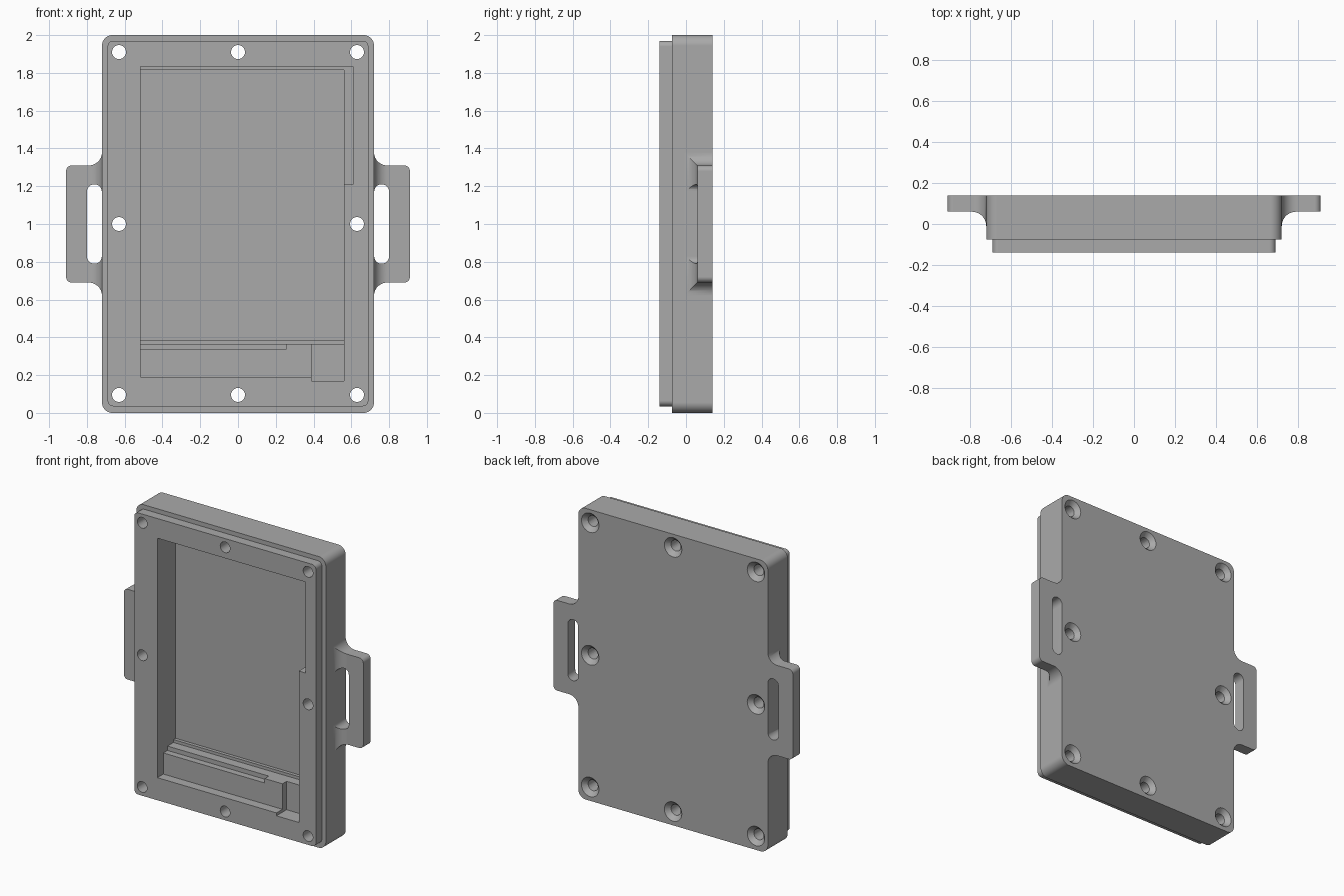
import bpy, bmesh, math
from mathutils import Matrix

if "Cube" in bpy.data.objects:
    bpy.data.objects.remove(bpy.data.objects["Cube"], do_unlink=True)

grey = bpy.data.materials.new("plain grey")
grey.use_nodes = True
colour = (0.4, 0.4, 0.4, 1)
grey.diffuse_color = colour
grey.node_tree.nodes["Principled BSDF"].inputs["Base Color"].default_value = colour


def make_object(name, bm):
    bmesh.ops.recalc_face_normals(bm, faces=bm.faces)
    mesh = bpy.data.meshes.new(name)
    bm.to_mesh(mesh)
    bm.free()
    mesh.materials.append(grey)
    obj = bpy.data.objects.new(name, mesh)
    bpy.context.collection.objects.link(obj)
    return obj


def prism(name, outline, low, high, axis="y"):
    """Extrude an (x, z) outline along y, or an (x, y) outline along z."""
    bm = bmesh.new()
    place = (lambda a, b: (a, low, b)) if axis == "y" else (lambda a, b: (a, b, low))
    face = bm.faces.new([bm.verts.new(place(a, b)) for a, b in outline])
    new = bmesh.ops.extrude_face_region(bm, geom=[face])["geom"]
    shift = (0, high - low, 0) if axis == "y" else (0, 0, high - low)
    bmesh.ops.translate(bm, vec=shift, verts=[v for v in new if isinstance(v, bmesh.types.BMVert)])
    return make_object(name, bm)


def arc(cx, cy, radius, start, end, steps=10):
    angles = [math.radians(start + (end - start) * i / steps) for i in range(steps + 1)]
    return [(cx + radius * math.cos(a), cy + radius * math.sin(a)) for a in angles]


def rounded(x0, x1, z0, z1, r):
    return (arc(x1 - r, z1 - r, r, 0, 90) + arc(x0 + r, z1 - r, r, 90, 180)
            + arc(x0 + r, z0 + r, r, 180, 270) + arc(x1 - r, z0 + r, r, 270, 360))


def box(x0, x1, z0, z1, y1):
    return prism("pocket_cutter", [(x0, z0), (x1, z0), (x1, z1), (x0, z1)], -0.3, y1)


def cone(x, z, r_front, r_back, y0, y1):
    bm = bmesh.new()
    turn = Matrix.Translation((x, (y0 + y1) / 2, z)) @ Matrix.Rotation(-math.pi / 2, 4, "X")
    bmesh.ops.create_cone(bm, cap_ends=True, segments=32, radius1=r_front,
                          radius2=r_back, depth=y1 - y0, matrix=turn)
    return make_object("hole_cutter", bm)


def combine(obj, other, operation):
    mod = obj.modifiers.new("combine", "BOOLEAN")
    mod.operation, mod.solver, mod.object = operation, "EXACT", other
    graph = bpy.context.evaluated_depsgraph_get()
    mesh = bpy.data.meshes.new_from_object(obj.evaluated_get(graph))
    obj.modifiers.clear()
    obj.data = mesh
    bpy.data.objects.remove(other, do_unlink=True)


# Main case with the stepped front lip
FRONT, STEP, FLOOR, BACK = -0.14, -0.075, 0.058, 0.14
case = prism("enclosure_cover", rounded(-0.72, 0.72, 0, 2, 0.055), STEP, BACK)
combine(case, prism("lip", rounded(-0.69, 0.69, 0.035, 1.97, 0.03), FRONT, STEP + 0.02), "UNION")

# Slotted side handles, flared where they meet the case
upper = [(0.70, 1.38)] + arc(0.79, 1.38, 0.07, 180, 270) + arc(0.88, 1.28, 0.03, 90, 0)
outline = upper + [(x, 2 - z) for x, z in reversed(upper)]
profile = ([(0.70, BACK), (0.95, BACK), (0.95, 0.06)]
           + arc(0.79, -0.01, 0.07, 90, 180) + [(0.70, -0.01)])
for side in (1, -1):
    handle = prism("handle", [(side * x, z) for x, z in outline], -0.05, BACK)
    flare = prism("flare", [(side * x, y) for x, y in profile], 0.5, 1.5, "z")
    combine(handle, flare, "INTERSECT")
    slot = rounded(0.721, 0.80, 0.79, 1.21, 0.039)
    combine(handle, prism("slot", [(side * x, z) for x, z in slot], -0.3, 0.3), "DIFFERENCE")
    combine(case, handle, "UNION")

# Screen recess, its seat and side notch, then the lower shelf, groove and pocket
L, R = -0.515, 0.56
for x0, x1, z0, z1, depth in (
        (L, R, 0.365, 1.835, 0.035),
        (0.5, 0.61, 1.21, 1.835, 0.035),
        (L, R, 0.385, 1.815, FLOOR),
        (L, R, 0.19, 0.4, STEP),
        (L, 0.255, 0.335, 0.4, -0.03),
        (0.39, R, 0.17, 0.4, -0.03)):
    combine(case, box(x0, x1, z0, z1, depth), "DIFFERENCE")

# Eight screw holes, countersunk from the back
for x in (-0.63, 0, 0.63):
    for z in (0.095, 1, 1.91):
        if x or z != 1:
            combine(case, cone(x, z, 0.037, 0.037, -0.3, 0.3), "DIFFERENCE")
            combine(case, cone(x, z, 0.035, 0.067, BACK - 0.032, BACK + 0.0005), "DIFFERENCE")

# Smooth rounded areas, keep hard edges
bpy.ops.object.select_all(action="DESELECT")
case.select_set(True)
bpy.context.view_layer.objects.active = case
bpy.ops.object.shade_smooth_by_angle(angle=math.radians(30))
weighted = case.modifiers.new("flat_faces", "WEIGHTED_NORMAL")
weighted.keep_sharp = True
